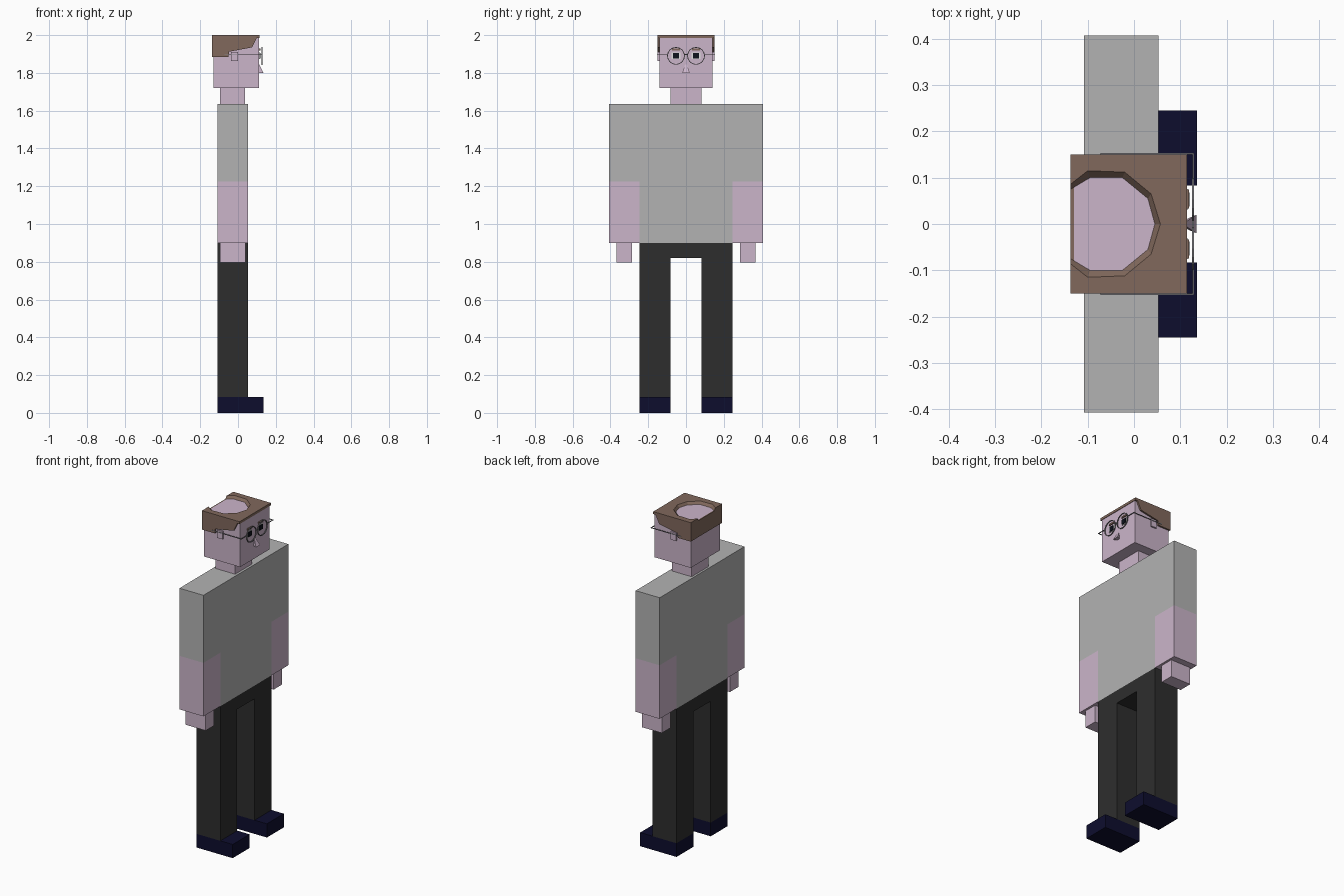
import bpy, bmesh, math
from mathutils import Matrix

if "Cube" in bpy.data.objects:
    bpy.data.objects.remove(bpy.data.objects["Cube"])


def material(name, r, g, b):
    m = bpy.data.materials.new(name)
    m.diffuse_color = (r, g, b, 1)
    m.use_nodes = True
    m.node_tree.nodes["Principled BSDF"].inputs["Base Color"].default_value = m.diffuse_color
    return m


SKIN = material("skin", 0.60, 0.46, 0.59)
SHIRT = material("shirt_grey", 0.45, 0.45, 0.45)
PANTS = material("trouser_charcoal", 0.027, 0.027, 0.027)
SHOE = material("shoe_navy", 0.004, 0.004, 0.027)
HAIR = material("hair_brown", 0.22, 0.14, 0.107)
FRAME = material("frame_grey", 0.25, 0.25, 0.27)
WHITE = material("eye_white", 0.75, 0.75, 0.75)
PUPIL = material("pupil_dark", 0.004, 0.006, 0.012)


def finish(name, bm, mat):
    bmesh.ops.recalc_face_normals(bm, faces=bm.faces)
    me = bpy.data.meshes.new(name)
    bm.to_mesh(me)
    bm.free()
    me.materials.append(mat)
    ob = bpy.data.objects.new(name, me)
    bpy.context.collection.objects.link(ob)
    return ob


def loft(name, ring_a, ring_b, mat):
    """Closed solid between two matching rings of points."""
    bm = bmesh.new()
    a = [bm.verts.new(p) for p in ring_a]
    b = [bm.verts.new(p) for p in ring_b]
    bm.faces.new(a)
    bm.faces.new(b)
    for i in range(len(a)):
        j = (i + 1) % len(a)
        bm.faces.new((a[i], a[j], b[j], b[i]))
    return finish(name, bm, mat)


def box(name, x, y, z, mat):
    def ring(h):
        return [(x[0], y[0], h), (x[1], y[0], h), (x[1], y[1], h), (x[0], y[1], h)]
    return loft(name, ring(z[0]), ring(z[1]), mat)


def pair(name, x, y, z, mat):
    """Mirrored boxes on both sides of the body."""
    box(name + "_left", x, y, z, mat)
    box(name + "_right", x, (-y[1], -y[0]), z, mat)


BODY = (-0.108, 0.053)

# Shirt with short sleeves, one profile extruded front to back
half = [(0.245, 0.9), (0.245, 1.225), (0.407, 1.225), (0.407, 1.635)]
outline = half + [(-y, z) for y, z in reversed(half)]
loft("shirt", [(BODY[0], y, z) for y, z in outline],
     [(BODY[1], y, z) for y, z in outline], SHIRT)

# Arms and hands
pair("forearm", BODY, (0.245, 0.407), (0.9, 1.225), SKIN)
pair("hand", (-0.095, 0.04), (0.285, 0.367), (0.795, 0.9), SKIN)

# Trousers, one arch profile
half = [(0.083, 0.82), (0.083, 0.083), (0.245, 0.083), (0.245, 0.9)]
outline = half + [(-y, z) for y, z in reversed(half)]
loft("trousers", [(BODY[0], y, z) for y, z in outline],
     [(BODY[1], y, z) for y, z in outline], PANTS)
pair("shoe", (-0.108, 0.136), (0.083, 0.245), (0, 0.083), SHOE)

# Neck and head
box("neck", (-0.095, 0.038), (-0.082, 0.082), (1.635, 1.72), SKIN)
box("head", (-0.13, 0.112), (-0.14, 0.14), (1.72, 1.985), SKIN)

# Hair top: slab with a bevelled bald spot open at the back
TOP = 1.985


def crown(bald, z):
    edge = [(-0.137, -0.15), (0.115, -0.15), (0.115, 0.15), (-0.137, 0.15)]
    rim = bald + [(x, -y) for x, y in reversed(bald[:-1])]
    return [(x, y, z) for x, y in edge + rim]


loft("hair_top",
     crown([(-0.137, 0.075), (-0.095, 0.1), (-0.025, 0.1), (0.03, 0.055), (0.045, 0)], TOP),
     crown([(-0.137, 0.086), (-0.1, 0.115), (-0.02, 0.112), (0.037, 0.065), (0.057, 0)], 2.0),
     HAIR)

# Hair sides with a stepped hairline, and hair at the back
side = [(-0.137, TOP), (-0.137, 1.885), (-0.05, 1.885), (-0.048, 1.912),
        (0.075, 1.935), (0.1, TOP)]
for s, label in ((1, "left"), (-1, "right")):
    loft("hair_side_" + label, [(x, s * 0.14, z) for x, z in side],
         [(x, s * 0.15, z) for x, z in side], HAIR)
box("hair_back", (-0.137, -0.13), (-0.14, 0.14), (1.885, TOP), HAIR)

# Ears and nose
pair("ear", (-0.037, 0.0), (0.14, 0.15), (1.862, 1.91), SKIN)
bm = bmesh.new()
base = [bm.verts.new(p) for p in ((0.112, -0.01, 1.80), (0.112, 0.01, 1.80),
                                  (0.135, 0.02, 1.80), (0.135, -0.02, 1.80))]
tip = [bm.verts.new((0.112, y, 1.845)) for y in (-0.005, 0.005)]
bm.faces.new(base)
bm.faces.new((base[0], base[1], tip[1], tip[0]))
bm.faces.new((base[2], base[3], tip[0], tip[1]))
bm.faces.new((base[1], base[2], tip[1]))
bm.faces.new((base[3], base[0], tip[0]))
finish("nose", bm, SKIN)

# Eyes and eyebrows as thin plates
pair("eye", (0.112, 0.116), (0.03, 0.076), (1.874, 1.908), WHITE)
pair("pupil", (0.116, 0.120), (0.038, 0.068), (1.876, 1.905), PUPIL)
pair("eyebrow", (0.112, 0.119), (0.033, 0.074), (1.918, 1.928), HAIR)


# Glasses: round rims, bridge, hinges and temples
def rim(name, y):
    bm = bmesh.new()
    n, rings = 16, []
    for r, x in ((0.043, 0.125), (0.047, 0.125), (0.047, 0.130), (0.043, 0.130)):
        rings.append([bm.verts.new((x, y + r * math.cos(2 * math.pi * i / n),
                                    1.89 + r * math.sin(2 * math.pi * i / n)))
                      for i in range(n)])
    for k in range(4):
        a, b = rings[k], rings[(k + 1) % 4]
        for i in range(n):
            j = (i + 1) % n
            bm.faces.new((a[i], a[j], b[j], b[i]))
    finish(name, bm, FRAME)


rim("glasses_rim_left", 0.053)
rim("glasses_rim_right", -0.053)
box("glasses_bridge", (0.125, 0.13), (-0.008, 0.008), (1.896, 1.9), FRAME)
pair("glasses_hinge", (0.126, 0.13), (0.098, 0.153), (1.897, 1.901), FRAME)
pair("glasses_temple", (-0.072, 0.13), (0.15, 0.153), (1.897, 1.901), FRAME)
